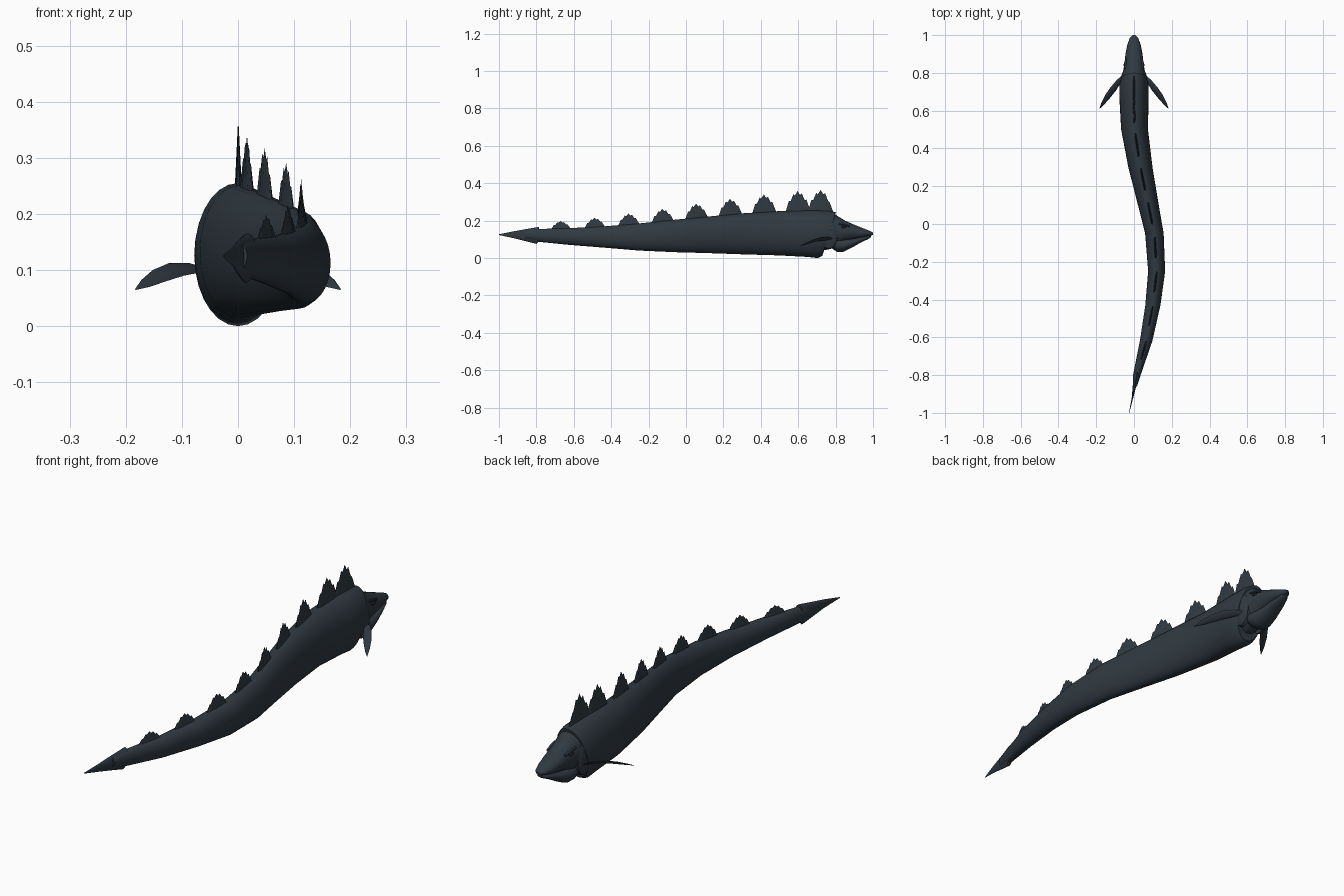
import bpy
import math
from mathutils import Vector

cube = bpy.data.objects.get("Cube")
if cube:
    bpy.data.objects.remove(cube, do_unlink=True)


def material(name, rgb):
    m = bpy.data.materials.new(name)
    m.use_nodes = True
    m.diffuse_color = (*rgb, 1)
    m.node_tree.nodes["Principled BSDF"].inputs["Base Color"].default_value = (*rgb, 1)
    return m


SKIN = material("dark slate skin", (0.03, 0.042, 0.054))
EYE = material("black eye", (0.012, 0.015, 0.018))


def make(name, verts, faces, mat, smooth=True):
    mesh = bpy.data.meshes.new(name)
    mesh.from_pydata(verts, [], faces)
    mesh.materials.append(mat)
    obj = bpy.data.objects.new(name, mesh)
    bpy.context.collection.objects.link(obj)
    bpy.ops.object.select_all(action="DESELECT")
    obj.select_set(True)
    bpy.context.view_layer.objects.active = obj
    bpy.ops.object.mode_set(mode="EDIT")
    bpy.ops.mesh.select_all(action="SELECT")
    bpy.ops.mesh.normals_make_consistent(inside=False)
    bpy.ops.object.mode_set(mode="OBJECT")
    if smooth:
        bpy.ops.object.shade_smooth_by_angle(angle=math.radians(40))
    return obj


def ring(centre, a, b, n):
    """Ellipse of n points around centre, spanned by the vectors a and b."""
    angles = [math.tau * i / n for i in range(n)]
    return [Vector(centre) + Vector(a) * math.cos(t) + Vector(b) * math.sin(t) for t in angles]


def loft(name, rings, mat=SKIN):
    n = len(rings[0])
    verts = [v for r in rings for v in r]
    faces = [(k * n + i, k * n + (i + 1) % n, (k + 1) * n + (i + 1) % n, (k + 1) * n + i)
             for k in range(len(rings) - 1) for i in range(n)]
    faces += [tuple(range(n)), tuple(range(len(verts) - n, len(verts)))]
    return make(name, verts, faces, mat)


def sections(rows, n=28):
    """Upright rings from rows of y, x, half width, bottom, top, forward tilt."""
    return [ring((x, y, (lo + hi) / 2), (w, 0, 0), (0, tilt, (hi - lo) / 2), n)
            for y, x, w, lo, hi, tilt in rows]


# Long curving body with a slanted gill rim at the head end
BODY = [
    (-0.86, 0.006, 0.010, 0.105, 0.145, 0),
    (-0.80, 0.015, 0.020, 0.088, 0.155, 0),
    (-0.62, 0.064, 0.033, 0.070, 0.160, 0),
    (-0.43, 0.100, 0.040, 0.055, 0.170, 0),
    (-0.25, 0.120, 0.045, 0.040, 0.185, 0),
    (-0.05, 0.108, 0.049, 0.031, 0.206, 0),
    (0.10, 0.076, 0.055, 0.027, 0.220, 0),
    (0.30, 0.034, 0.064, 0.020, 0.239, 0),
    (0.50, 0.003, 0.071, 0.014, 0.251, 0),
    (0.66, 0, 0.077, 0.006, 0.255, 0.01),
    (0.735, 0, 0.078, 0.000, 0.253, 0.03),
    (0.765, 0, 0.070, 0.012, 0.245, 0.036),
    (0.768, 0, 0.050, 0.045, 0.225, 0.03),
]
loft("body", sections(BODY))


def spine(y):
    """Centre x and top z of the body at y."""
    for p, q in zip(BODY, BODY[1:]):
        if y <= q[0]:
            t = max(0, (y - p[0]) / (q[0] - p[0]))
            return p[1] + t * (q[1] - p[1]), p[4] + t * (q[4] - p[4])
    return 0, 0.235


# Head with upper and lower jaw
loft("upper_head", sections([
    (0.70, 0, 0.070, 0.040, 0.250, 0),
    (0.76, 0, 0.067, 0.045, 0.247, 0),
    (0.80, 0, 0.059, 0.062, 0.231, 0),
    (0.85, 0, 0.051, 0.088, 0.200, 0),
    (0.90, 0, 0.045, 0.099, 0.178, 0),
    (0.95, 0, 0.035, 0.109, 0.158, 0),
    (0.985, 0, 0.022, 0.118, 0.144, 0),
    (1.00, 0, 0.007, 0.125, 0.136, 0),
]))
loft("lower_jaw", sections([
    (0.76, 0, 0.040, 0.070, 0.130, 0),
    (0.785, 0, 0.049, 0.048, 0.120, 0),
    (0.81, 0, 0.050, 0.031, 0.110, 0),
    (0.84, 0, 0.048, 0.032, 0.104, 0),
    (0.88, 0, 0.043, 0.052, 0.105, 0),
    (0.93, 0, 0.033, 0.080, 0.112, 0),
    (0.975, 0, 0.020, 0.102, 0.120, 0),
    (0.99, 0, 0.008, 0.112, 0.122, 0),
]))

# Flattened pointed tail fin
loft("tail_fin", sections([
    (-0.785, 0.017, 0.017, 0.092, 0.166, 0),
    (-0.80, 0.014, 0.016, 0.076, 0.164, 0),
    (-0.86, 0.002, 0.009, 0.091, 0.154, 0),
    (-0.92, -0.008, 0.004, 0.106, 0.143, 0),
    (-1.00, -0.026, 0.001, 0.123, 0.127, 0),
], 12))

# Jagged clusters of spines along the back: profile of position and height
JAGS = [(0, 0), (0.12, 0.5), (0.2, 0.52), (0.31, 0.85), (0.37, 0.78), (0.48, 1),
        (0.57, 0.8), (0.65, 0.86), (0.76, 0.55), (0.83, 0.56), (1, 0)]


def dorsal_fin(index, centre, top, length):
    verts = []
    for u, h in JAGS:
        y = centre + (u - 0.48) * length
        x, base = spine(y)
        ridge = base - 0.004 + h * (top - spine(centre)[1])
        verts += [(x - 0.006, y, base - 0.012), (x, y, ridge), (x + 0.006, y, base - 0.012)]
    faces = []
    for k in range(0, len(verts) - 3, 3):
        for a, b in ((0, 1), (1, 2), (2, 0)):
            faces.append((k + a, k + b, k + 3 + b, k + 3 + a))
    faces += [(0, 1, 2), (len(verts) - 3, len(verts) - 2, len(verts) - 1)]
    make(f"dorsal_fin_{index}", verts, faces, SKIN, smooth=False)


TOPS = [0.202, 0.220, 0.242, 0.267, 0.295, 0.321, 0.344, 0.363]
for i, top in enumerate(TOPS):
    dorsal_fin(i + 1, -0.67 + 0.181 * i, top, 0.105 + 0.004 * i)
dorsal_fin(9, 0.72, 0.369, 0.14)

# Paired side fins, gill covers and eyes
FIN_PATH = [(0.055, 0.785, 0.100, 0.008), (0.080, 0.755, 0.104, 0.016),
            (0.110, 0.715, 0.101, 0.020), (0.140, 0.675, 0.090, 0.018),
            (0.165, 0.638, 0.076, 0.011), (0.183, 0.610, 0.065, 0.001)]
for side, word in ((1, "left"), (-1, "right")):
    chord = Vector((side * 0.6, 0.45, 0.5)).normalized()
    along = Vector((side * 0.128, -0.175, -0.035))
    thick = chord.cross(along).normalized()
    loft(f"{word}_side_fin", [ring((side * x, y, z), chord * w, thick * w * 0.2, 10)
                              for x, y, z, w in FIN_PATH])
    loft(f"{word}_gill_cover", [ring((side * x, 0.765, 0.125), (0, r * 0.6, 0), (0, 0, r), 20)
                                for x, r in ((0.040, 0.078), (0.056, 0.075),
                                             (0.064, 0.055), (0.067, 0.02))])
    bpy.ops.mesh.primitive_uv_sphere_add(segments=16, ring_count=8, radius=1,
                                         location=(side * 0.047, 0.842, 0.166))
    eye = bpy.context.object
    eye.name = f"{word}_eye"
    eye.scale = (0.008, 0.015, 0.007)
    eye.data.materials.append(EYE)
    bpy.ops.object.shade_smooth_by_angle()
    # Brow ridge over the eye
    loft(f"{word}_brow", [ring((side * x, y, z), (0.006, 0, 0), (0, 0, 0.005), 8)
                          for x, y, z in ((0.047, 0.815, 0.183), (0.046, 0.845, 0.178),
                                          (0.041, 0.875, 0.170))])
